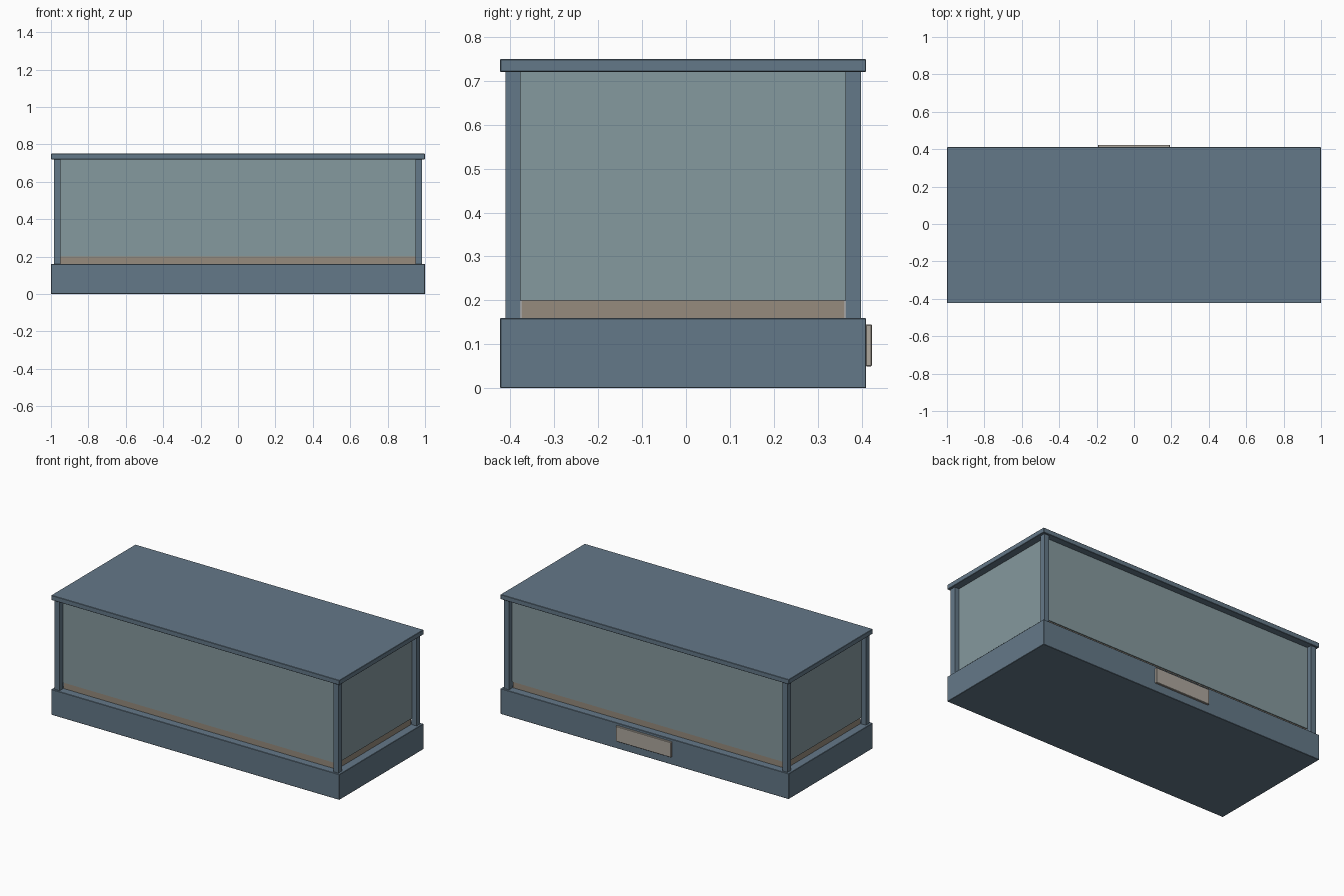
import bpy

if "Cube" in bpy.data.objects:
    bpy.data.objects.remove(bpy.data.objects["Cube"])

YC = -0.0065   # centre of the case (the plaque projects at the back)


def material(name, rgb):
    m = bpy.data.materials.new(name)
    m.diffuse_color = (*rgb, 1.0)
    m.use_nodes = True
    m.node_tree.nodes["Principled BSDF"].inputs["Base Color"].default_value = m.diffuse_color
    return m


slate = material("slate_blue", (0.127, 0.188, 0.246))
glass = material("grey_green_glass", (0.235, 0.319, 0.342))
bed = material("tan_bed", (0.305, 0.258, 0.205))
plate = material("pale_stone", (0.42, 0.385, 0.34))


def box(name, x, y, z, mat, bevel=0.0):
    """Box from (min, max) ranges on each axis."""
    bpy.ops.mesh.primitive_cube_add(size=1, location=[(r[0] + r[1]) / 2 for r in (x, y, z)])
    ob = bpy.context.object
    ob.name = name
    ob.scale = [r[1] - r[0] for r in (x, y, z)]
    bpy.ops.object.transform_apply(location=False, rotation=False, scale=True)
    ob.data.materials.append(mat)
    if bevel:
        b = ob.modifiers.new("edge", "BEVEL")
        b.width = bevel
        b.segments = 1
    return ob


def centred(name, hx, hy, z, mat, bevel=0.0):
    return box(name, (-hx, hx), (YC - hy, YC + hy), z, mat, bevel)


# plinth and lid
centred("plinth", 1.0, 0.417, (0, 0.16), slate, 0.002)
centred("lid", 1.0, 0.417, (0.72, 0.75), slate, 0.002)

# inner bed and glass case above it
centred("display_bed", 0.948, 0.368, (0.16, 0.2), bed)
centred("glass_case", 0.954, 0.374, (0.2, 0.72), glass)

# corner posts
for sx, side in ((-1, "left"), (1, "right")):
    for sy, end in ((-1, "front"), (1, "back")):
        xs = sorted((sx * 0.95, sx * 0.985))
        ys = sorted((YC + sy * 0.37, YC + sy * 0.405))
        box(f"{end}_{side}_post", xs, ys, (0.16, 0.72), slate)

# blank plaque on the back of the plinth
box("back_plaque", (-0.192, 0.192), (0.409, 0.4235), (0.05, 0.145), plate, 0.002)
